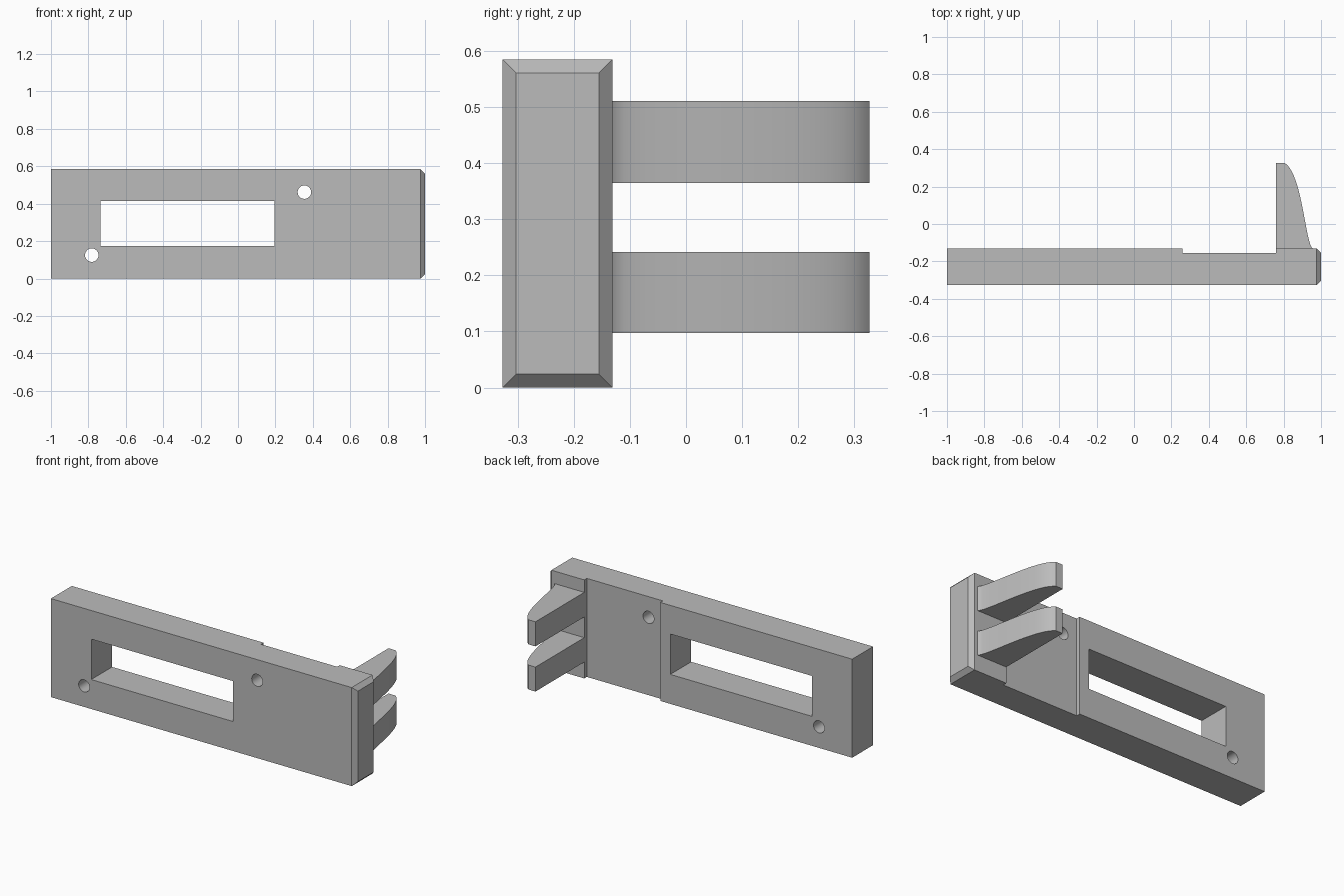
import bpy, bmesh, math
from mathutils import Vector
from mathutils.geometry import interpolate_bezier

cube = bpy.data.objects.get("Cube")
if cube:
    bpy.data.objects.remove(cube, do_unlink=True)

GREY = (0.5, 0.5, 0.5, 1)
grey = bpy.data.materials.new("plain_grey")
grey.use_nodes = True
grey.diffuse_color = GREY
grey.node_tree.nodes["Principled BSDF"].inputs["Base Color"].default_value = GREY

HEIGHT, FRONT, BACK, TIP = 0.585, -0.327, -0.131, 0.327


def prism(name, outline, z0, z1, end_chamfer=0):
    """Extrude a plan outline upward, optionally chamfering the +x end."""
    bm = bmesh.new()
    base = bm.faces.new([bm.verts.new((x, y, z0)) for x, y in outline])
    top = bmesh.ops.extrude_face_region(bm, geom=[base])["geom"]
    bmesh.ops.translate(bm, vec=(0, 0, z1 - z0),
                        verts=[v for v in top if isinstance(v, bmesh.types.BMVert)])
    bmesh.ops.recalc_face_normals(bm, faces=bm.faces)
    if end_chamfer:
        end = [e for e in bm.edges if all(v.co.x > 0.999 for v in e.verts)]
        bmesh.ops.bevel(bm, geom=end, offset=end_chamfer, segments=1, affect='EDGES')
    mesh = bpy.data.meshes.new(name)
    bm.to_mesh(mesh)
    bm.free()
    mesh.materials.append(grey)
    obj = bpy.data.objects.new(name, mesh)
    bpy.context.collection.objects.link(obj)
    return obj


def smooth(obj):
    bpy.ops.object.select_all(action='DESELECT')
    obj.select_set(True)
    bpy.context.view_layer.objects.active = obj
    bpy.ops.object.shade_smooth_by_angle(angle=math.radians(25))


def cut(target, cutter):
    mod = target.modifiers.new(cutter.name, 'BOOLEAN')
    mod.operation, mod.solver, mod.object = 'DIFFERENCE', 'EXACT', cutter
    bpy.context.view_layer.objects.active = target
    bpy.ops.object.modifier_apply(modifier=mod.name)
    bpy.data.objects.remove(cutter, do_unlink=True)


# Bar with a shallow step in its back and a chamfered end
STEP = -0.155
plate = prism("mounting_bar", [(-1, FRONT), (1, FRONT), (1, BACK), (0.76, BACK),
                               (0.76, STEP), (0.26, STEP), (0.26, BACK), (-1, BACK)],
              0, HEIGHT, 0.024)

# Rectangular window and two screw holes
cut(plate, prism("window_cutter", [(-0.735, -0.5), (0.195, -0.5), (0.195, 0), (-0.735, 0)],
                 0.175, 0.415))
for x, z in ((-0.782, 0.125), (0.355, 0.462)):
    bpy.ops.mesh.primitive_cylinder_add(vertices=32, radius=0.036, depth=0.6,
                                        location=(x, -0.23, z), rotation=(math.pi / 2, 0, 0))
    hole = bpy.context.object
    hole.name = "hole_cutter"
    hole.data.materials.append(grey)
    cut(plate, hole)
smooth(plate)

# Two curved hook fins on the back
curve = interpolate_bezier(Vector((0.805, TIP)), Vector((0.90, 0.27)),
                           Vector((0.915, -0.10)), Vector((0.955, BACK)), 20)
outline = [(0.76, BACK), (0.76, TIP)] + [(p.x, p.y) for p in curve]
for name, z0, z1 in (("lower_fin", 0.097, 0.242), ("upper_fin", 0.365, 0.511)):
    smooth(prism(name, outline, z0, z1))
